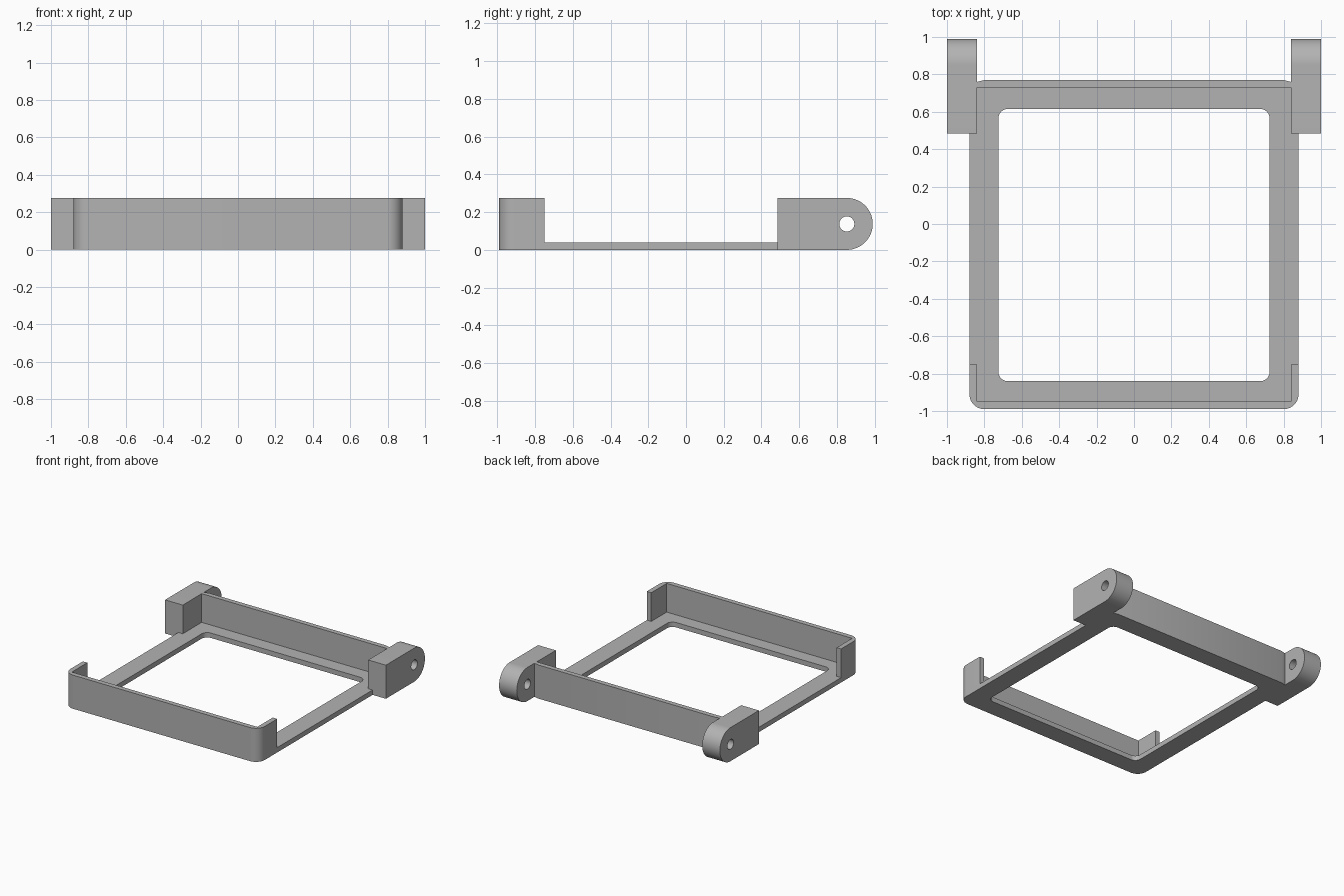
import bpy, bmesh, math
from mathutils import Matrix, Vector

cube = bpy.data.objects.get("Cube")
if cube:
    bpy.data.objects.remove(cube, do_unlink=True)

grey = bpy.data.materials.new("plain grey")
grey.use_nodes = True
COLOUR = (0.45, 0.45, 0.45, 1)
grey.diffuse_color = COLOUR
grey.node_tree.nodes["Principled BSDF"].inputs["Base Color"].default_value = COLOUR

W, FRONT, BACK = 0.88, -0.99, 0.77      # outer half width, front and back edges
T, H = 0.04, 0.275                      # sheet thickness, overall height
IN = W - T                              # inner face of the walls
LUG_Y, R = 0.485, H / 2                 # lug front face, lug end radius


def outline(corners, steps=12):
    """Closed outline; a third number on a corner rounds it by that radius."""
    pts = []
    for i, c in enumerate(corners):
        p = Vector(c[:2])
        r = c[2] if len(c) > 2 else 0
        if not r:
            pts.append(p)
            continue
        a = (Vector(corners[i - 1][:2]) - p).normalized() * r
        b = (Vector(corners[(i + 1) % len(corners)][:2]) - p).normalized() * r
        for k in range(steps + 1):
            t = k / steps * math.pi / 2
            pts.append(p + a * (1 - math.sin(t)) + b * (1 - math.cos(t)))
    return pts


def mirrored(half):
    """Complete a left-hand outline with its mirror image."""
    return half + [(-c[0], *c[1:]) for c in reversed(half)]


def plate(name, outlines, low, high, matrix=Matrix()):
    """Extrude filled outlines (inner ones become holes) from low to high."""
    curve = bpy.data.curves.new(name, "CURVE")
    curve.dimensions = "2D"
    curve.fill_mode = "BOTH"
    curve.extrude = (high - low) / 2
    for pts in outlines:
        spline = curve.splines.new("POLY")
        spline.points.add(len(pts) - 1)
        for sp, p in zip(spline.points, pts):
            sp.co = (p[0], p[1], 0, 1)
        spline.use_cyclic_u = True
    helper = bpy.data.objects.new(name + " profile", curve)
    bpy.context.collection.objects.link(helper)
    graph = bpy.context.evaluated_depsgraph_get()
    mesh = bpy.data.meshes.new_from_object(helper.evaluated_get(graph))
    bpy.data.objects.remove(helper, do_unlink=True)

    bm = bmesh.new()
    bm.from_mesh(mesh)
    bmesh.ops.remove_doubles(bm, verts=bm.verts, dist=1e-5)
    bm.transform(matrix @ Matrix.Translation((0, 0, (low + high) / 2)))
    bmesh.ops.recalc_face_normals(bm, faces=bm.faces)
    bm.to_mesh(mesh)
    bm.free()
    mesh.materials.clear()
    mesh.materials.append(grey)
    mesh.name = name
    obj = bpy.data.objects.new(name, mesh)
    bpy.context.collection.objects.link(obj)
    bpy.ops.object.select_all(action="DESELECT")
    obj.select_set(True)
    bpy.context.view_layer.objects.active = obj
    bpy.ops.object.shade_smooth_by_angle(angle=math.radians(30))
    return obj


# Flat base frame, notched where the lugs stand
rim = mirrored([(W, FRONT, 0.08), (W, LUG_Y), (IN, LUG_Y), (IN, 0.76), (0.80, BACK)])
opening = mirrored([(0.725, -0.84, 0.05), (0.725, 0.615, 0.05)])
plate("base_frame", [outline(rim), outline(opening)], 0, T)

# Front wall, wrapping round both front corners
front = mirrored([(W, FRONT, 0.08), (W, -0.75), (IN, -0.75), (IN, FRONT + T)])
plate("front_wall", [outline(front)], T, H)

# Back wall between the lugs
back = mirrored([(IN, BACK - T), (IN, 0.76), (0.80, BACK)])
plate("back_wall", [outline(back)], T, H)

# Hinge lugs with a rounded end and a pin hole, profile drawn in y and z
side_on = Matrix(((0, 0, 1, 0), (1, 0, 0, 0), (0, 1, 0, 0), (0, 0, 0, 1)))
lug = outline([(LUG_Y, 0), (-FRONT, 0, R), (-FRONT, H, R), (LUG_Y, H)], 24)
hole = [(-FRONT - R + 0.04 * math.cos(a), R + 0.04 * math.sin(a))
        for a in (math.tau * k / 32 for k in range(32))]
for name, low, high in (("left_hinge_lug", IN, 1), ("right_hinge_lug", -1, -IN)):
    plate(name, [lug, hole], low, high, side_on)
